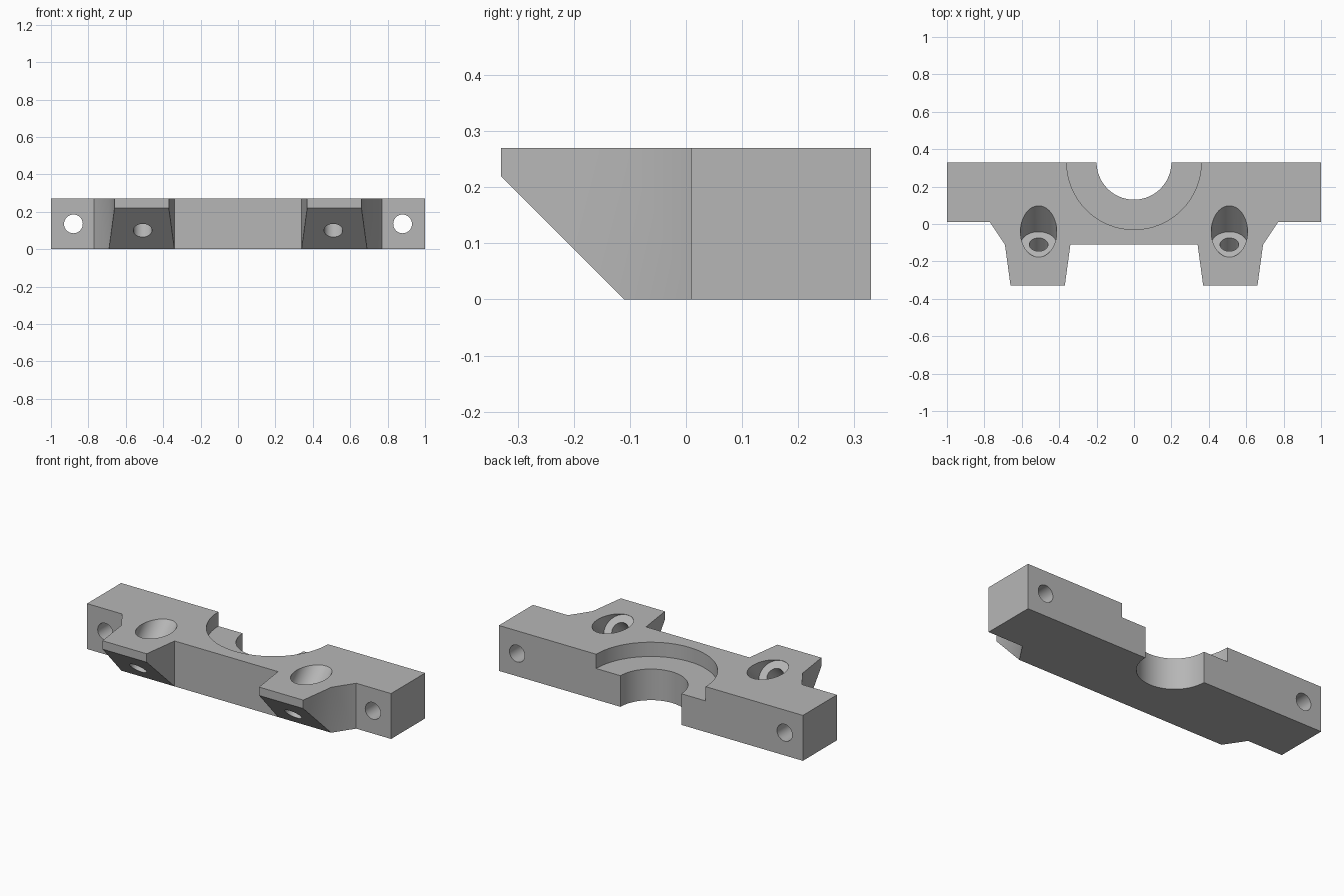
import bpy, bmesh
from mathutils import Vector

cube = bpy.data.objects.get("Cube")
if cube:
    bpy.data.objects.remove(cube, do_unlink=True)

HEIGHT, BACK = 0.27, 0.33

grey = bpy.data.materials.new("plain grey")
grey.use_nodes = True
colour = (0.47, 0.47, 0.47, 1)
grey.diffuse_color = colour
grey.node_tree.nodes["Principled BSDF"].inputs["Base Color"].default_value = colour

# Body: mirrored outline raised to full height
half = [(1, BACK), (1, 0.01), (0.77, 0.01), (0.69, -0.11), (0.34, -0.11)]
outline = half + [(-x, y) for x, y in reversed(half)]
bm = bmesh.new()
base = bm.faces.new([bm.verts.new((x, y, 0)) for x, y in outline])
raised = bmesh.ops.extrude_face_region(bm, geom=[base])
for v in [g for g in raised["geom"] if isinstance(g, bmesh.types.BMVert)]:
    v.co.z = HEIGHT
bmesh.ops.recalc_face_normals(bm, faces=bm.faces)

# Feet: tapered lugs with a sloping underside
for side in (-1, 1):
    centre = Vector((side * 0.515, -0.11, HEIGHT / 2))
    face = min(bm.faces, key=lambda f: (f.calc_center_median() - centre).length)
    lug = bmesh.ops.extrude_discrete_faces(bm, faces=[face])["faces"][0]
    old = list(lug.verts)
    for v in old:
        outer = abs(v.co.x) > 0.5
        v.co.x = side * (0.66 if outer else 0.37)
        v.co.y = -BACK
        v.co.z = HEIGHT if v.co.z > 0.1 else 0.22
bmesh.ops.recalc_face_normals(bm, faces=bm.faces)
mesh = bpy.data.meshes.new("clamp_block")
bm.to_mesh(mesh)
bm.free()
mesh.materials.append(grey)
block = bpy.data.objects.new("clamp_block", mesh)
bpy.context.collection.objects.link(block)


def drill(name, start, end, radius):
    """Cut a round hole from start to end."""
    start, end = Vector(start), Vector(end)
    axis = end - start
    bpy.ops.mesh.primitive_cylinder_add(
        vertices=64, radius=radius, depth=axis.length, location=(start + end) / 2,
        rotation=axis.to_track_quat("Z", "Y").to_euler())
    cutter = bpy.context.object
    cutter.name = name
    cutter.hide_render = True
    cutter.data.materials.append(grey)
    mod = block.modifiers.new(name, "BOOLEAN")
    mod.operation, mod.solver, mod.object = "DIFFERENCE", "EXACT", cutter
    bpy.ops.object.select_all(action="DESELECT")
    block.select_set(True)
    bpy.context.view_layer.objects.active = block
    bpy.ops.object.modifier_apply(modifier=name)
    bpy.data.objects.remove(cutter, do_unlink=True)


# Half-round bore with a wider step at the top
drill("bore", (0, BACK, -0.1), (0, BACK, 0.4), 0.2)
drill("bore_step", (0, BACK, 0.185), (0, BACK, 0.4), 0.36)

for side in (-1, 1):
    # Straight bolt hole near the end
    x = side * 0.88
    drill("bolt_hole", (x, -0.2, 0.135), (x, 0.5, 0.135), 0.05)
    # Slanted screw hole with a wide head recess
    x = side * 0.51
    drill("screw_hole", (x, -0.41, -0.1), (x, 0.09, 0.4), 0.05)
    drill("screw_recess", (x, -0.11, 0.2), (x, 0.19, 0.5), 0.097)

bpy.ops.object.shade_smooth_by_angle(angle=0.52)
